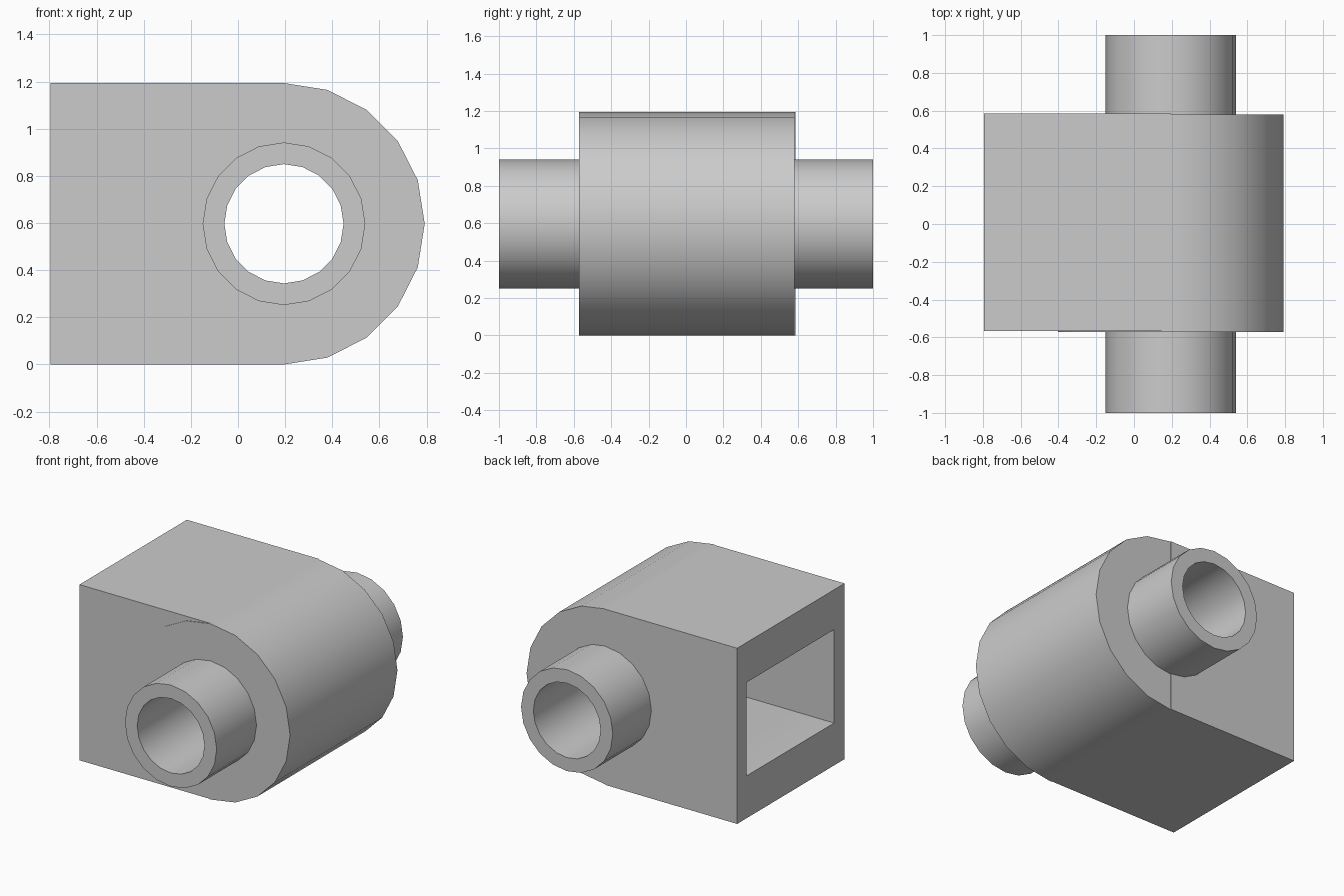
import bpy
import bmesh
from math import cos, sin, tau, radians

if "Cube" in bpy.data.objects:
    bpy.data.objects.remove(bpy.data.objects["Cube"], do_unlink=True)

SIDES = 20
AXIS_X, AXIS_Z = 0.195, 0.597

grey = bpy.data.materials.new("plain grey")
grey.use_nodes = True
grey.diffuse_color = (0.6, 0.6, 0.6, 1)
grey.node_tree.nodes["Principled BSDF"].inputs["Base Color"].default_value = (0.6, 0.6, 0.6, 1)


def add_object(name, bm):
    bmesh.ops.recalc_face_normals(bm, faces=bm.faces)
    mesh = bpy.data.meshes.new(name)
    bm.to_mesh(mesh)
    bm.free()
    mesh.materials.append(grey)
    obj = bpy.data.objects.new(name, mesh)
    bpy.context.collection.objects.link(obj)
    return obj


def add_block(name, low, high):
    bm = bmesh.new()
    bmesh.ops.create_cube(bm, size=1)
    for v in bm.verts:
        v.co = [lo + (c + 0.5) * (hi - lo) for c, lo, hi in zip(v.co, low, high)]
    return add_object(name, bm)


def add_tube(name, outer, inner, y0, y1):
    """Faceted tube along y: a rectangular section swept around the axis."""
    bm = bmesh.new()
    section = [(outer, y0), (outer, y1), (inner, y1), (inner, y0)]
    rings = []
    for i in range(SIDES):
        a = tau * i / SIDES
        rings.append([bm.verts.new((AXIS_X + r * cos(a), y, AXIS_Z + r * sin(a)))
                      for r, y in section])
    for i in range(SIDES):
        a, b = rings[i], rings[(i + 1) % SIDES]
        for j in range(4):
            k = (j + 1) % 4
            bm.faces.new((a[j], a[k], b[k], b[j]))
    return add_object(name, bm)


def add_core(name, radius):
    """Solid cylinder along y, used for clearing the sleeve seat."""
    bm = bmesh.new()
    ends = [[bm.verts.new((AXIS_X + radius * cos(tau * i / SIDES), y,
                           AXIS_Z + radius * sin(tau * i / SIDES)))
             for i in range(SIDES)] for y in (-1, 1)]
    for end in ends:
        bm.faces.new(end)
    for i in range(SIDES):
        k = (i + 1) % SIDES
        bm.faces.new((ends[0][i], ends[0][k], ends[1][k], ends[1][i]))
    return add_object(name, bm)


def activate(obj):
    bpy.ops.object.select_all(action="DESELECT")
    obj.select_set(True)
    bpy.context.view_layer.objects.active = obj


def cut(obj, cutter):
    mod = obj.modifiers.new("cut", "BOOLEAN")
    mod.operation = "DIFFERENCE"
    mod.solver = "EXACT"
    mod.object = cutter
    activate(obj)
    bpy.ops.object.modifier_apply(modifier=mod.name)


# Main parts: square housing, rounded barrel and through sleeve
housing = add_block("housing", (-0.795, -0.567, 0), (AXIS_X, 0.586, 1.194))
barrel = add_tube("barrel", 0.597, 0.335, -0.572, 0.581)
sleeve = add_tube("sleeve", 0.345, 0.253, -1, 1)

# Rectangular socket in the flat end, running in to the sleeve
socket = add_block("socket_cutter", (-0.9, -0.455, 0.288), (0.1, 0.485, 0.923))
seat = add_core("seat_cutter", 0.335)
for cutter in (socket, seat):
    cutter.hide_render = True
cut(housing, socket)
cut(housing, seat)
cut(barrel, socket)
for cutter in (socket, seat):
    bpy.data.objects.remove(cutter, do_unlink=True)

# Smooth the round walls, keep the rims and corners crisp
for obj in (housing, barrel, sleeve):
    activate(obj)
    bpy.ops.object.shade_smooth_by_angle(angle=radians(30))
